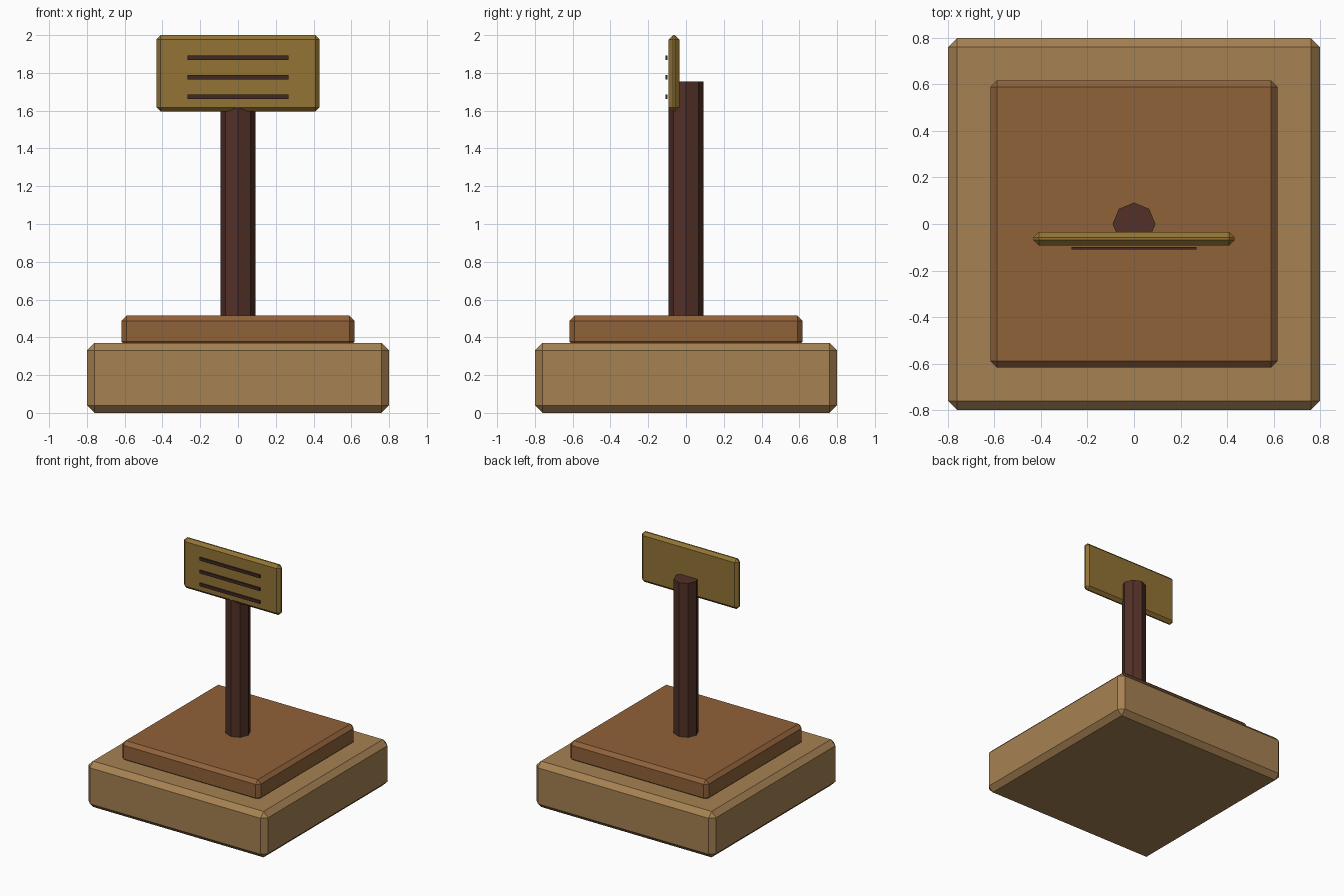
import bpy, bmesh
from mathutils import Matrix

if "Cube" in bpy.data.objects:
    bpy.data.objects.remove(bpy.data.objects["Cube"])


def material(name, rgb):
    m = bpy.data.materials.new(name)
    m.diffuse_color = (*rgb, 1)
    m.use_nodes = True
    m.node_tree.nodes["Principled BSDF"].inputs["Base Color"].default_value = m.diffuse_color
    return m


def finish(name, bm, mat):
    mesh = bpy.data.meshes.new(name)
    bm.to_mesh(mesh)
    bm.free()
    mesh.materials.append(mat)
    obj = bpy.data.objects.new(name, mesh)
    bpy.context.collection.objects.link(obj)
    return obj


def box(name, lo, hi, mat, chamfer=0):
    """Box between two corners, with single-segment chamfered edges."""
    bm = bmesh.new()
    size = [h - l for l, h in zip(lo, hi)]
    mid = [(h + l) / 2 for l, h in zip(lo, hi)]
    bmesh.ops.create_cube(bm, size=1, matrix=Matrix.Translation(mid) @ Matrix.Diagonal((*size, 1)))
    if chamfer:
        bmesh.ops.bevel(bm, geom=bm.edges[:], offset=chamfer, offset_type='OFFSET',
                        segments=1, affect='EDGES', profile=0.5)
    return finish(name, bm, mat)


stone = material("tan", (0.38, 0.22, 0.084))
wood = material("brown", (0.28, 0.122, 0.042))
dark = material("dark_brown", (0.085, 0.03, 0.02))
brass = material("brass", (0.29, 0.175, 0.035))
ink = material("groove_brown", (0.05, 0.022, 0.016))

# Stepped base
box("base", (-0.8, -0.8, 0), (0.8, 0.8, 0.37), stone, 0.04)
box("upper_step", (-0.617, -0.617, 0.35), (0.617, 0.617, 0.515), wood, 0.028)

# Octagonal post
bm = bmesh.new()
z0, z1 = 0.5, 1.755
bmesh.ops.create_cone(bm, cap_ends=True, segments=8, radius1=0.092, radius2=0.092,
                      depth=z1 - z0, matrix=Matrix.Translation((0, 0, (z0 + z1) / 2)))
finish("post", bm, dark)

# Sign plate with three raised bars in front
box("sign_plate", (-0.432, -0.092, 1.595), (0.432, -0.035, 2.0), brass, 0.023)
for i in range(3):
    z = 1.674 + i * 0.1035
    box(f"sign_bar_{i + 1}", (-0.268, -0.109, z - 0.012), (0.268, -0.098, z + 0.012), ink)
